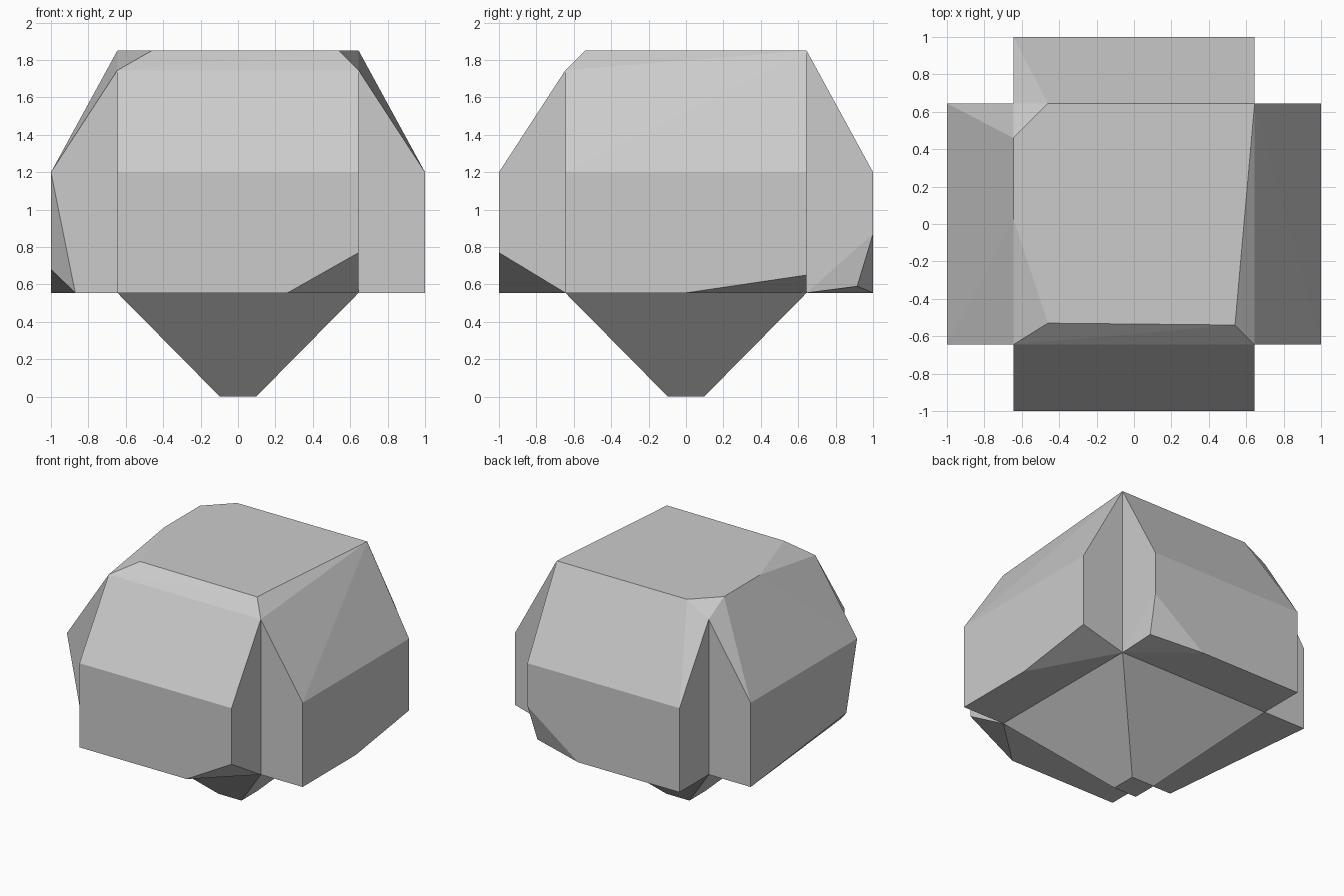
import bpy
import bmesh
from math import pi, sqrt
from mathutils import Matrix

default_cube = bpy.data.objects.get("Cube")
if default_cube:
    bpy.data.objects.remove(default_cube, do_unlink=True)

# Main levels and half widths
core, reach = 0.645, 1.0
floor, shoulder, low_top, top = 0.555, 1.2, 1.745, 1.85
tip = 0.097

grey = bpy.data.materials.new("stone_grey")
grey.use_nodes = True
colour = (0.6, 0.6, 0.6, 1)
grey.diffuse_color = colour
grey.node_tree.nodes["Principled BSDF"].inputs["Base Color"].default_value = colour


def finish(name, bm):
    mesh = bpy.data.meshes.new(name)
    bm.to_mesh(mesh)
    bm.free()
    mesh.materials.append(grey)
    obj = bpy.data.objects.new(name, mesh)
    bpy.context.collection.objects.link(obj)
    return obj


def on_plane(face, axis, value):
    return all(abs(v.co[axis] - value) < 0.001 for v in face.verts)


def faceted(name, points, open_planes):
    """Convex block, left open where it joins its neighbours."""
    bm = bmesh.new()
    for p in points:
        bm.verts.new(p)
    bmesh.ops.convex_hull(bm, input=bm.verts[:])
    bmesh.ops.dissolve_limit(bm, angle_limit=0.002, verts=bm.verts[:], edges=bm.edges[:])
    bmesh.ops.recalc_face_normals(bm, faces=bm.faces[:])
    hidden = [f for f in bm.faces if any(on_plane(f, a, v) for a, v in open_planes)]
    bmesh.ops.delete(bm, geom=hidden, context="FACES")
    return finish(name, bm)


# Rim of the crown, with chipped corners
front_left = (core, -core, low_top)
front_right = (-core, -core, low_top)
back_left = (core, core, top)
back_right = (-core, core, low_top)
right_rim = [(-core, 0.03, top), (-core, 0.46, top)]
back_rim = [(-0.46, core, top)]
inner_rim = [(0.54, -0.54, top), (-0.46, -0.53, top)]
rim = [front_left, front_right, back_left, back_right] + right_rim + back_rim
base = [(x, y, floor) for x in (-core, core) for y in (-core, core)]
sides = [(axis, s * core) for axis in (0, 1) for s in (-1, 1)]

faceted("core_block", base + rim + inner_rim, sides + [(2, floor)])


def lobe(name, axis, sign, chipped_end, chip):
    """Side lobe: outer wall with one lower corner replaced by chip points."""
    inner = [p for p in base + rim if abs(p[axis] - sign * core) < 0.001]
    outer = []
    for end in (-core, core):
        for z in (floor, shoulder):
            if z == floor and end == chipped_end:
                continue
            p = [end, end, z]
            p[axis] = sign * reach
            outer.append(p)
    faceted(name, inner + outer + chip, [(axis, sign * core)])


lobe("front_lobe", 1, -1, core,
     [(core, -reach, 0.77), (0.265, -reach, floor)])
lobe("back_lobe", 1, 1, core,
     [(core, reach, 0.87), (0.62, 0.915, 0.59), (0.215, reach, floor)])
lobe("left_lobe", 0, 1, core,
     [(reach, core, 0.65), (reach, 0, floor)])
lobe("right_lobe", 0, -1, -core,
     [(-0.87, -core, floor), (-reach, -0.515, 0.68)])

# Tapered point under the core
bm = bmesh.new()
bmesh.ops.create_cone(bm, cap_ends=True, segments=4, radius1=tip * sqrt(2),
                      radius2=core * sqrt(2), depth=floor,
                      matrix=Matrix.Translation((0, 0, floor / 2)) @ Matrix.Rotation(pi / 4, 4, "Z"))
lid = [f for f in bm.faces if on_plane(f, 2, floor)]
bmesh.ops.delete(bm, geom=lid, context="FACES")
finish("lower_point", bm)
